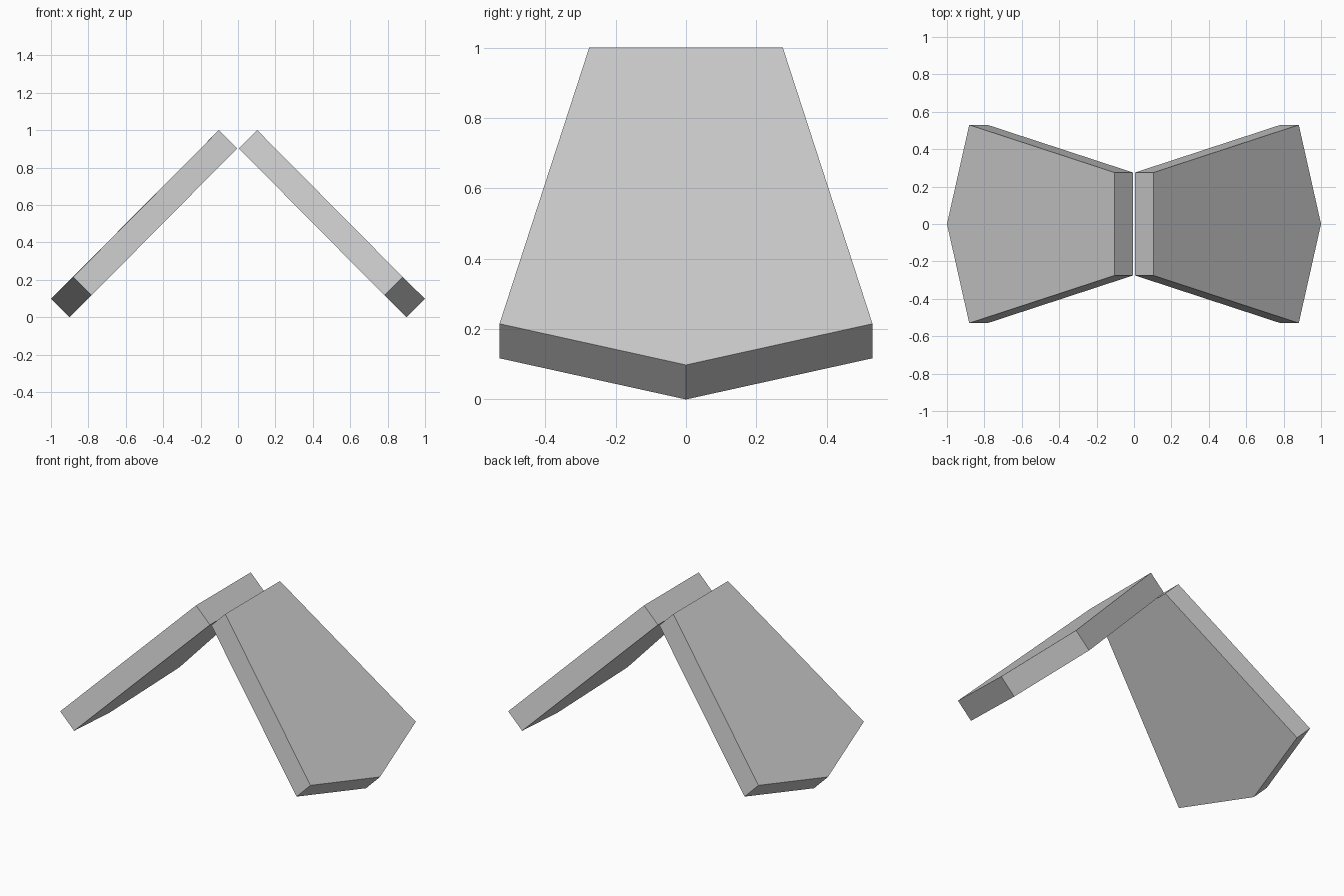
import bpy, bmesh

if "Cube" in bpy.data.objects:
    bpy.data.objects.remove(bpy.data.objects["Cube"])

# Single flat grey
grey = bpy.data.materials.new("light_grey")
grey.diffuse_color = (0.6, 0.6, 0.6, 1.0)
grey.use_nodes = True
grey.node_tree.nodes["Principled BSDF"].inputs["Base Color"].default_value = grey.diffuse_color

# Outer face outline of a panel: (distance from centre, y, height)
OUTLINE = [(0.103, -0.275, 1.0), (0.881, -0.53, 0.215), (1.0, 0.0, 0.098),
           (0.881, 0.53, 0.215), (0.103, 0.275, 1.0)]
THICK = 0.098  # inward shift in x and z, square to the 45 degree slope


def panel(name, side):
    """Sloping five-sided slab, side = +1 right or -1 left."""
    bm = bmesh.new()
    outer = [bm.verts.new((side * x, y, z)) for x, y, z in OUTLINE]
    inner = [bm.verts.new((side * (x - THICK), y, z - THICK)) for x, y, z in OUTLINE]
    bm.faces.new(outer)
    bm.faces.new(inner[::-1])
    for i in range(5):
        j = (i + 1) % 5
        bm.faces.new((outer[i], inner[i], inner[j], outer[j]))
    bmesh.ops.recalc_face_normals(bm, faces=bm.faces)
    mesh = bpy.data.meshes.new(name)
    bm.to_mesh(mesh)
    bm.free()
    mesh.materials.append(grey)
    bpy.context.collection.objects.link(bpy.data.objects.new(name, mesh))


# Mirrored pair leaning towards each other
panel("right_panel", 1)
panel("left_panel", -1)
